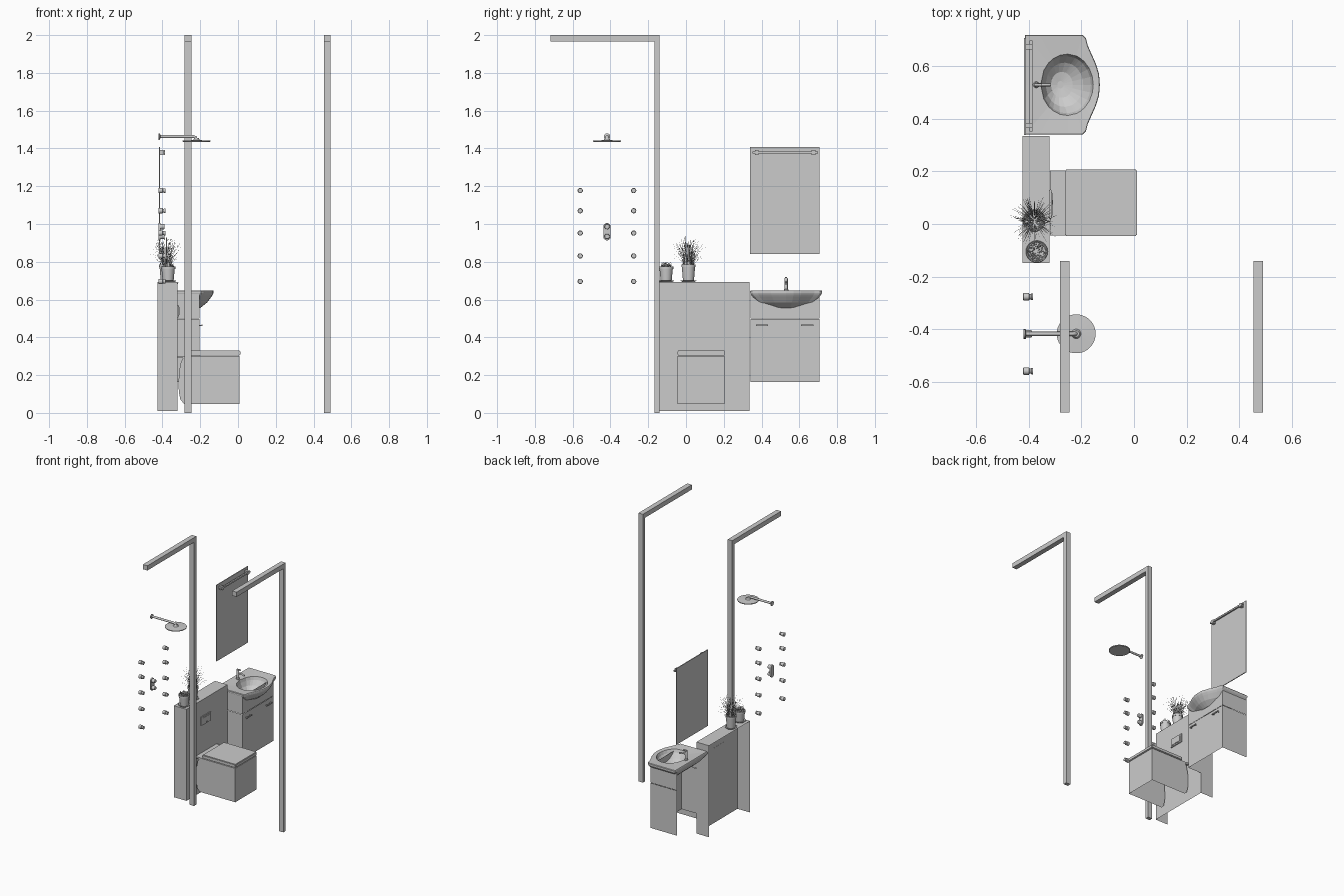
import bpy, bmesh, math, random
from mathutils import Vector, Matrix

if "Cube" in bpy.data.objects:
    bpy.data.objects.remove(bpy.data.objects["Cube"])

random.seed(4)


def finish(name, bm, smooth=False, recalc=True):
    if recalc:
        bmesh.ops.recalc_face_normals(bm, faces=bm.faces)
    me = bpy.data.meshes.new(name)
    bm.to_mesh(me)
    bm.free()
    ob = bpy.data.objects.new(name, me)
    bpy.context.collection.objects.link(ob)
    if smooth:
        bpy.context.view_layer.objects.active = ob
        ob.select_set(True)
        bpy.ops.object.shade_smooth_by_angle(angle=math.radians(35))
        ob.select_set(False)
    return ob


def box(name, lo, hi, skip=(), bevel=0):
    """Box between two corners; skip lists outward directions left open."""
    bm = bmesh.new()
    lo, hi = Vector(lo), Vector(hi)
    bmesh.ops.create_cube(bm, size=1, matrix=Matrix.Translation((lo + hi) / 2) @ Matrix.Diagonal((*(hi - lo), 1)))
    bm.normal_update()
    dead = [f for f in bm.faces if any(f.normal.dot(Vector(d)) > 0.9 for d in skip)]
    bmesh.ops.delete(bm, geom=dead, context='FACES')
    if bevel:
        bmesh.ops.bevel(bm, geom=bm.edges[:], offset=bevel, segments=2, affect='EDGES')
    return finish(name, bm, recalc=False)


def lathe(name, origin, profile, axis='Z', n=24):
    """Revolve (radius, height) points round the z or x axis."""
    bm = bmesh.new()
    rings = []
    for r, h in profile:
        ring = []
        for i in range(n):
            a = 2 * math.pi * i / n
            u, v = r * math.cos(a), r * math.sin(a)
            p = (u, v, h) if axis == 'Z' else (h, u, v)
            ring.append(bm.verts.new(Vector(origin) + Vector(p)))
        rings.append(ring)
    bridge(bm, rings)
    bm.faces.new(rings[0])
    bm.faces.new(rings[-1])
    return finish(name, bm, True)


def bridge(bm, rings):
    for a, b in zip(rings, rings[1:]):
        n = len(a)
        for i in range(n):
            bm.faces.new((a[i], a[(i + 1) % n], b[(i + 1) % n], b[i]))


def tube(name, pts, r):
    cu = bpy.data.curves.new(name, 'CURVE')
    cu.dimensions = '3D'
    cu.bevel_depth, cu.bevel_resolution, cu.use_fill_caps = r, 3, True
    sp = cu.splines.new('POLY')
    sp.points.add(len(pts) - 1)
    for p, co in zip(sp.points, pts):
        p.co = (*co, 1)
    ob = bpy.data.objects.new(name, cu)
    bpy.context.collection.objects.link(ob)
    return ob


BACK, DOWN, UP = (-1, 0, 0), (0, 0, -1), (0, 0, 1)

# shower frame: two L-shaped bars
for side, x in (("left", -0.282), ("right", 0.454)):
    bm = bmesh.new()
    prof = [(-0.141, 0), (-0.141, 2), (-0.717, 2), (-0.717, 1.965), (-0.168, 1.965), (-0.168, 0)]
    f = bm.faces.new([bm.verts.new((x, y, z)) for y, z in prof])
    ex = bmesh.ops.extrude_face_region(bm, geom=[f])
    bmesh.ops.translate(bm, vec=(0.037, 0, 0), verts=[v for v in ex['geom'] if isinstance(v, bmesh.types.BMVert)])
    finish(side + "_frame_bar", bm)

# half-height wall, open at back and bottom
box("low_wall", (-0.425, -0.148, 0.01), (-0.321, 0.335, 0.692), (BACK, DOWN))

# toilet body: curved rear edge, open towards wall and floor
bm = bmesh.new()
prof = [(-0.315, 0.15), (-0.312, 0.22), (-0.302, 0.27), (-0.285, 0.3), (0.008, 0.3), (0.008, 0.048),
        (-0.285, 0.048), (-0.305, 0.07), (-0.313, 0.11)]
sides = [[bm.verts.new((x, y, z)) for x, z in prof] for y in (-0.044, 0.204)]
for s in sides:
    bm.faces.new(s)
for i in (3, 4):
    bm.faces.new((sides[0][i], sides[0][i + 1], sides[1][i + 1], sides[1][i]))
finish("toilet_body", bm)
box("toilet_hinge_block", (-0.32, -0.044, 0.29), (-0.26, 0.204, 0.302))
box("toilet_lid", (-0.262, -0.046, 0.304), (0.012, 0.207, 0.33), bevel=0.004)

# flush plate
box("flush_plate", (-0.322, 0.018, 0.505), (-0.314, 0.132, 0.572), bevel=0.002)
box("flush_button", (-0.318, 0.03, 0.515), (-0.311, 0.12, 0.562), bevel=0.002)
box("flush_small_button", (-0.315, 0.075, 0.517), (-0.309, 0.092, 0.523))

# vanity cabinet: drawer front and door front with handles
box("vanity_lower", (-0.42, 0.341, 0.163), (-0.203, 0.708, 0.498), (BACK, DOWN, UP))
box("vanity_upper", (-0.42, 0.341, 0.5), (-0.203, 0.708, 0.632), (BACK, DOWN, UP))
for n, y in (("left", 0.403), ("right", 0.642)):
    box(n + "_handle", (-0.193, y - 0.032, 0.459), (-0.187, y + 0.032, 0.467))
    for d in (-0.024, 0.024):
        box(n + "_handle_stud", (-0.204, y + d - 0.003, 0.46), (-0.19, y + d + 0.003, 0.466))

# basin: rim outline, oval bowl and faceted belly
CY = 0.53
half = [(-.13, 0), (-.133, .04), (-.145, .08), (-.163, .12), (-.176, .15), (-.183, .178), (-.195, .19),
        (-.25, .19), (-.30, .19), (-.36, .19), (-.415, .19), (-.415, .10), (-.415, 0)]
outline = half + [(x, -y) for x, y in half[-2:0:-1]]


def scaled(k, z, cx=-0.28):
    return [(cx + (x - cx) * k, CY + y * k, z) for x, y in outline]


def bowl(k, z, cx):
    out = []
    for x, y in outline:
        a = math.atan2(y / 0.117, (x + 0.255) / 0.1)
        out.append((cx + 0.1 * k * math.cos(a), CY + 0.117 * k * math.sin(a), z))
    return out


bm = bmesh.new()
rows = [scaled(.3, .547), scaled(.55, .557), scaled(.78, .585), scaled(.93, .615), scaled(.985, .628),
        scaled(1, .634), scaled(1, .645), scaled(.985, .649), bowl(1, .644, -.255), bowl(.93, .622, -.257),
        bowl(.72, .59, -.265), bowl(.42, .568, -.275), bowl(.12, .562, -.28)]
rings = [[bm.verts.new(p) for p in row] for row in rows]
bridge(bm, rings)
bm.faces.new(rings[0])
bm.faces.new(rings[-1])
finish("basin", bm)

# tap
lathe("tap_body", (-0.372, CY, 0.64), [(.012, 0), (.012, .012), (.009, .016), (.009, .07), (.007, .074)], n=16)
tube("tap_spout", [(-.372, CY, .69), (-.34, CY, .692), (-.318, CY, .684)], 0.006)
box("tap_lever", (-0.38, CY - 0.005, 0.714), (-0.35, CY + 0.005, 0.72))

# mirror and its lamp
box("mirror", (-0.418, 0.338, 0.84), (-0.412, 0.708, 1.408))
box("mirror_lamp", (-0.398, 0.352, 1.373), (-0.387, 0.698, 1.384))
for y in (0.365, 0.665):
    box("lamp_bracket", (-0.414, y, 1.366), (-0.386, y + 0.02, 1.391))

# shower arm and rain head
SY = -0.418
lathe("arm_flange", (-0.42, SY, 1.463), [(.017, 0), (.017, .005), (.009, .009)], 'X')
tube("shower_arm", [(-.416, SY, 1.463), (-.235, SY, 1.463), (-.223, SY, 1.458), (-.22, SY, 1.44)], 0.008)
lathe("rain_head", (-0.22, SY, 1.435), [(.072, 0), (.074, .002), (.074, .006), (.018, .009), (.012, .02)], n=40)

# body jets, two columns of five
for y in (-0.56, -0.277):
    for z in (1.177, 1.07, 0.952, 0.831, 0.696):
        lathe("body_jet", (-0.422, y, z),
              [(.011, 0), (.014, .002), (.014, .022), (.01, .024), (.01, .03), (.012, .031), (.012, .037)], 'X', 20)

# mixer: rounded plate with two knobs
bm = bmesh.new()
loop = []
for i in range(24):
    a = math.pi * 2 * (i + 0.5) / 24
    loop.append(bm.verts.new((-0.42, SY + 0.019 * math.cos(a),
                              0.959 + 0.019 * math.sin(a) + (0.027 if i < 12 else -0.027))))
f = bm.faces.new(loop)
ex = bmesh.ops.extrude_face_region(bm, geom=[f])
bmesh.ops.translate(bm, vec=(0.009, 0, 0), verts=[v for v in ex['geom'] if isinstance(v, bmesh.types.BMVert)])
finish("mixer_plate", bm, True)
for z in (0.986, 0.934):
    lathe("mixer_knob", (-0.412, SY, z), [(.014, 0), (.014, .02), (.012, .024)], 'X', 20)


# potted plants: saucer, pot with soil, curved blades
def plant(name, x, y, pot_h, count, length, spread):
    lathe(name + "_saucer", (x, y, 0.692), [(.032, 0), (.042, .008), (.04, .01), (.031, .004)])
    t = pot_h
    lathe(name + "_pot", (x, y, 0.698),
          [(.029, 0), (.035, t - .014), (.038, t - .014), (.038, t), (.034, t), (.033, t - .008)])
    bm = bmesh.new()
    for _ in range(count):
        a, r = random.uniform(0, 2 * math.pi), 0.03 * math.sqrt(random.random())
        out = Vector((math.cos(a), math.sin(a), 0))
        side = Vector((-out.y, out.x, 0)) * 0.0012
        base = Vector((x, y, 0.69 + pot_h)) + out * r
        h, s = length * random.uniform(0.45, 1), spread * random.random()
        prev = None
        for k in range(4):
            u = k / 3
            p = base + out * s * u ** 1.6 + Vector((0, 0, (h - s * 0.5) * u))
            w = side * (1 - 0.7 * u)
            cur = (bm.verts.new(p - w), bm.verts.new(p + w))
            if prev:
                bm.faces.new((prev[0], prev[1], cur[1], cur[0]))
            prev = cur
    finish(name + "_blades", bm)


plant("tall_grass", -0.38, 0.013, 0.088, 190, 0.16, 0.075)
plant("short_grass", -0.37, -0.105, 0.078, 160, 0.035, 0.008)
